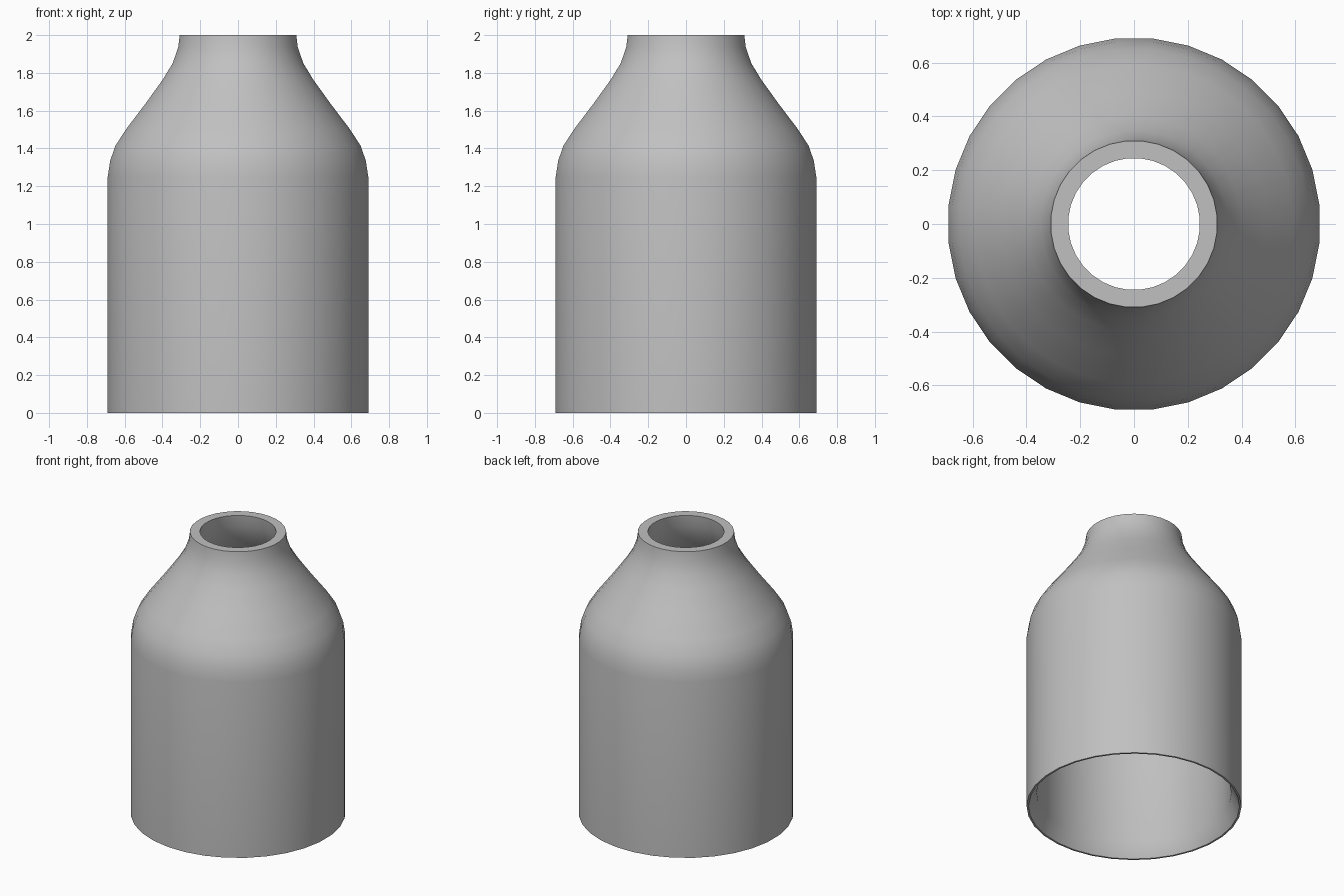
import bpy, bmesh, math
from mathutils import Vector

if "Cube" in bpy.data.objects:
    bpy.data.objects.remove(bpy.data.objects["Cube"])

SIDES = 32
WALL = 0.065

# Plain grey material
grey = bpy.data.materials.new("plain_grey")
grey.use_nodes = True
colour = (0.53, 0.53, 0.53, 1)
grey.diffuse_color = colour
grey.node_tree.nodes["Principled BSDF"].inputs["Base Color"].default_value = colour

# Outer profile as (radius, height): straight sleeve, curved shoulder, neck
outer = [Vector(p) for p in (
    (0.693, 0), (0.693, 1.25), (0.68, 1.335), (0.652, 1.415), (0.593, 1.505),
    (0.49, 1.64), (0.4, 1.765), (0.348, 1.85), (0.318, 1.935), (0.31, 2))]

# Inner profile: the outer one moved inward along its normals
inner = []
for i, p in enumerate(outer):
    along = outer[min(i + 1, len(outer) - 1)] - outer[max(i - 1, 0)]
    if i in (0, len(outer) - 1):
        along = Vector((0, 1))
    inward = Vector((-along.y, along.x)).normalized()
    inner.append(p + inward * WALL)

# Bevelled mouth at the bottom, leaving a thin rim
inner[0].y = 0.1
mouth = Vector((0.68, 0))
profile = outer + inner[::-1] + [mouth]

# Revolve the closed profile
bm = bmesh.new()
rings = []
for s in range(SIDES):
    a = 2 * math.pi * (s + 0.5) / SIDES
    rings.append([bm.verts.new((p.x * math.cos(a), p.x * math.sin(a), p.y)) for p in profile])
for s, ring in enumerate(rings):
    following = rings[(s + 1) % SIDES]
    for i in range(len(profile)):
        j = (i + 1) % len(profile)
        bm.faces.new((ring[i], following[i], following[j], ring[j]))
bmesh.ops.recalc_face_normals(bm, faces=bm.faces)

mesh = bpy.data.meshes.new("reducer_sleeve")
bm.to_mesh(mesh)
bm.free()
mesh.materials.append(grey)
sleeve = bpy.data.objects.new("reducer_sleeve", mesh)
bpy.context.collection.objects.link(sleeve)

# Smooth walls with crisp rims
bpy.context.view_layer.objects.active = sleeve
sleeve.select_set(True)
bpy.ops.object.shade_smooth_by_angle(angle=math.radians(35))
